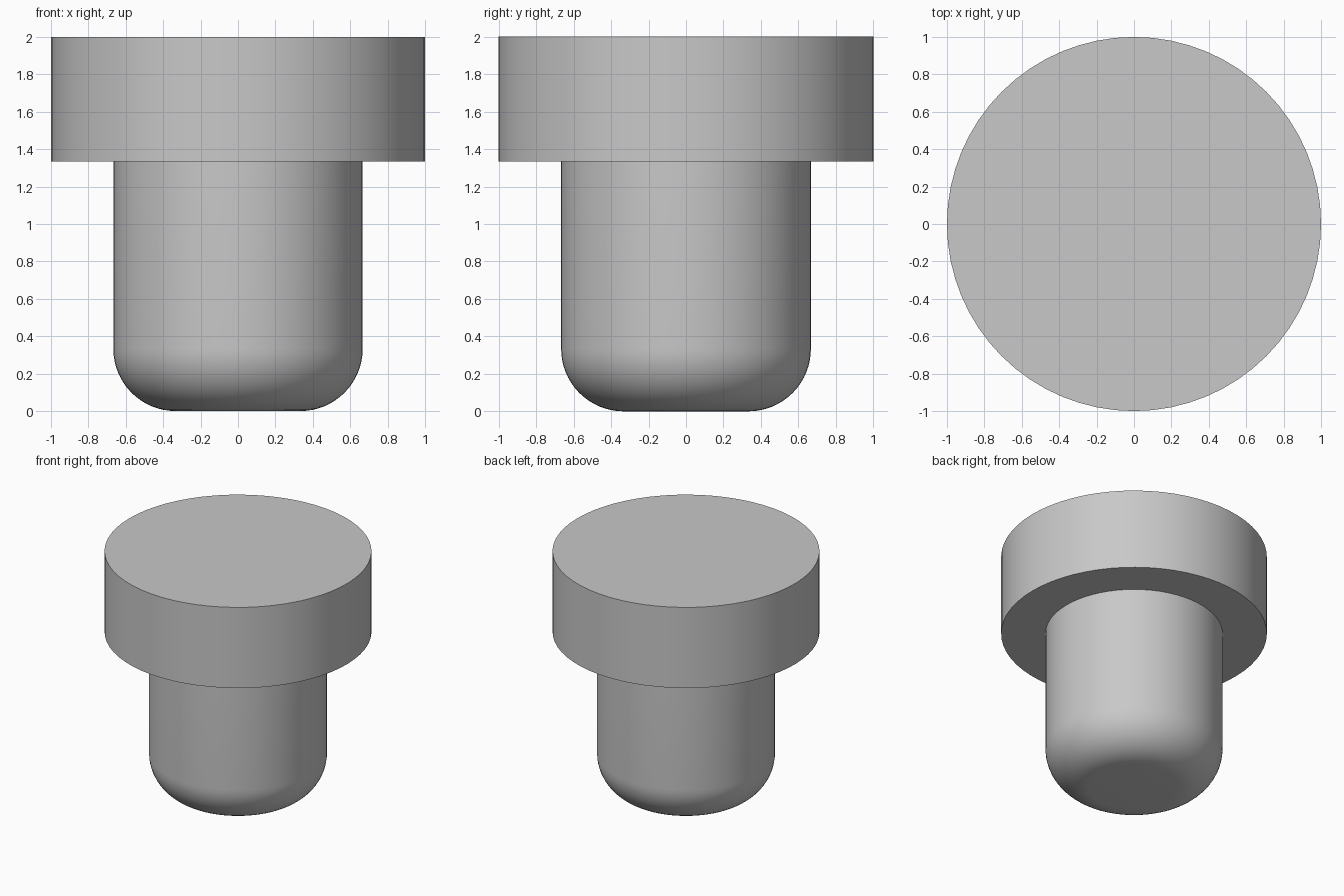
import bpy
import bmesh
from math import cos, sin, pi, radians

cube = bpy.data.objects.get("Cube")
if cube:
    bpy.data.objects.remove(cube, do_unlink=True)

SEGMENTS = 64
HEAD_RADIUS = 1.0
SHANK_RADIUS = 2 / 3
FILLET = 1 / 3
SHOULDER_Z = 4 / 3
TOP_Z = 2.0

grey = bpy.data.materials.new("light_grey")
grey.use_nodes = True
colour = (0.58, 0.58, 0.58, 1)
grey.diffuse_color = colour
grey.node_tree.nodes["Principled BSDF"].inputs["Base Color"].default_value = colour


def lathe(name, profile):
    """Spin an (r, z) profile about the z axis; both ends lie on the axis."""
    bm = bmesh.new()
    verts = [bm.verts.new((r, 0, z)) for r, z in profile]
    edges = [bm.edges.new(pair) for pair in zip(verts, verts[1:])]
    bmesh.ops.spin(bm, geom=verts + edges, cent=(0, 0, 0), axis=(0, 0, 1),
                   angle=2 * pi, steps=SEGMENTS)
    bmesh.ops.remove_doubles(bm, verts=bm.verts, dist=1e-5)
    bmesh.ops.recalc_face_normals(bm, faces=bm.faces)
    mesh = bpy.data.meshes.new(name)
    bm.to_mesh(mesh)
    bm.free()
    mesh.materials.append(grey)
    obj = bpy.data.objects.new(name, mesh)
    bpy.context.collection.objects.link(obj)
    bpy.ops.object.select_all(action="DESELECT")
    obj.select_set(True)
    bpy.context.view_layer.objects.active = obj
    bpy.ops.object.shade_smooth_by_angle(angle=radians(30))


# Pin: flat tip, quarter-round fillet, straight shank, shoulder, wide flat head
steps = 16
core = SHANK_RADIUS - FILLET
fillet = [(core + FILLET * sin(a), FILLET * (1 - cos(a)))
          for a in (i * pi / 2 / steps for i in range(steps + 1))]
lathe("headed_pin", [(0, 0)] + fillet + [
    (SHANK_RADIUS, SHOULDER_Z), (HEAD_RADIUS, SHOULDER_Z),
    (HEAD_RADIUS, TOP_Z), (0, TOP_Z)])
